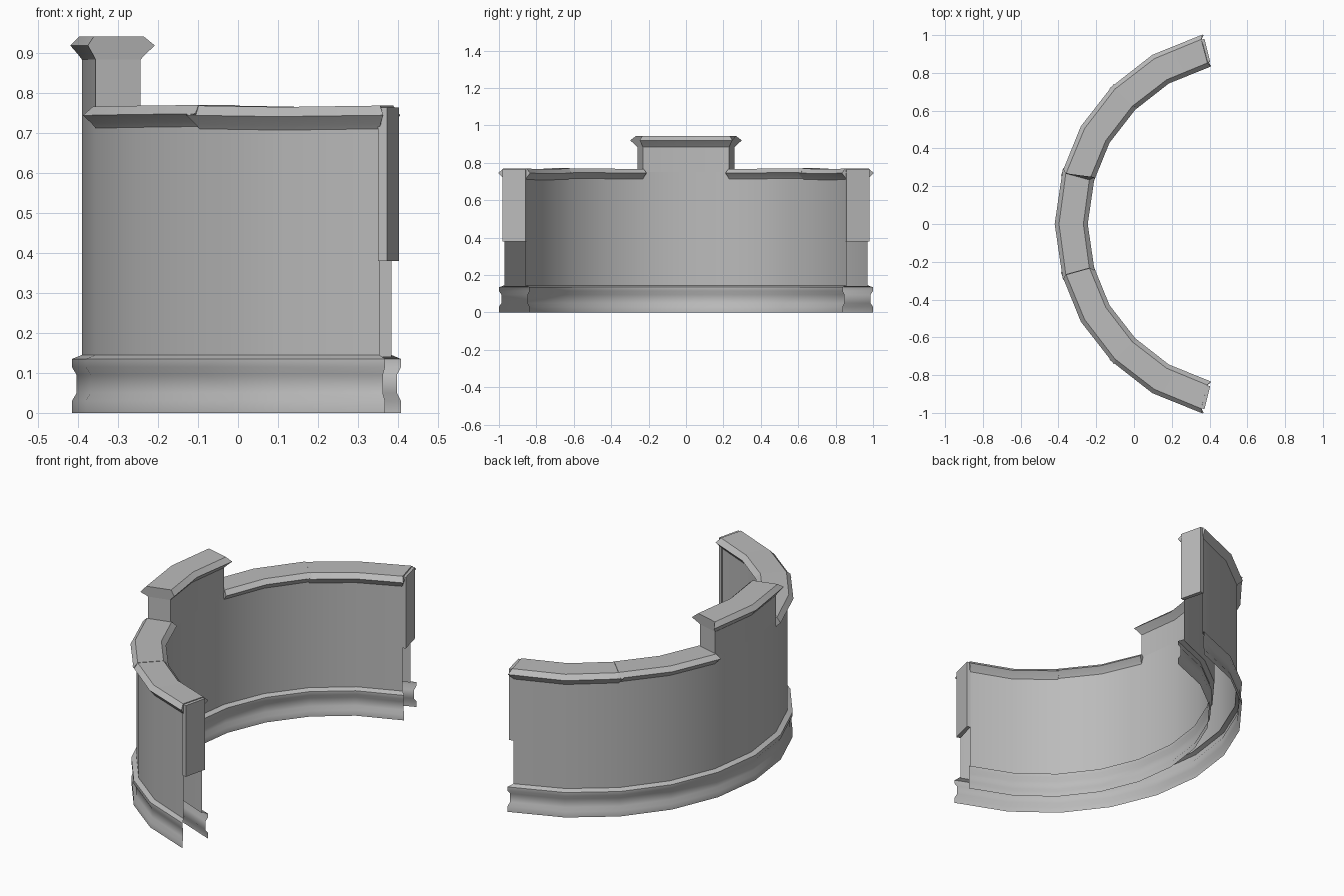
import bpy, bmesh, math

cube = bpy.data.objects.get("Cube")
if cube:
    bpy.data.objects.remove(cube, do_unlink=True)

CENTRE_X = 0.614       # centre of the arc, the wall bulges towards -x
INNER, OUTER = 0.888, 1.005
STEP = 15

stone = bpy.data.materials.new("plain_grey")
stone.use_nodes = True
grey = (0.5, 0.5, 0.5, 1)
stone.diffuse_color = grey
stone.node_tree.nodes["Principled BSDF"].inputs["Base Color"].default_value = grey
stone.node_tree.nodes["Principled BSDF"].inputs["Roughness"].default_value = 0.8


def polar(radius, degrees, z):
    a = math.radians(degrees)
    return (CENTRE_X - radius * math.cos(a), radius * math.sin(a), z)


def sweep(name, profile, angles, closed=False, caps=False, wave=0.0):
    """Sweep (radius, z, overhang) points around the arc; overhang pushes the ends out in degrees."""
    bm = bmesh.new()
    columns = []
    for i, angle in enumerate(angles):
        side = -1 if i == 0 else 1 if i == len(angles) - 1 else 0
        sag = wave * (math.cos(math.radians(angle * 9)) - 1)
        columns.append([bm.verts.new(polar(r, angle + side * over, z + sag))
                        for r, z, over in profile])
    n = len(profile)
    for a, b in zip(columns, columns[1:]):
        for j in range(n if closed else n - 1):
            k = (j + 1) % n
            bm.faces.new((a[j], a[k], b[k], b[j]))
    if caps:
        bm.faces.new(columns[0])
        bm.faces.new(columns[-1])
    bmesh.ops.recalc_face_normals(bm, faces=bm.faces)
    mesh = bpy.data.meshes.new(name)
    bm.to_mesh(mesh)
    bm.free()
    mesh.materials.append(stone)
    obj = bpy.data.objects.new(name, mesh)
    bpy.context.collection.objects.link(obj)
    bpy.ops.object.select_all(action="DESELECT")
    obj.select_set(True)
    bpy.context.view_layer.objects.active = obj
    bpy.ops.object.shade_smooth_by_angle(angle=math.radians(38))
    return obj


def both_sides(outer_half):
    """Complete a profile from its outer half by mirroring it about the wall's middle."""
    middle = INNER + OUTER
    return outer_half + [(middle - r, z, o) for r, z, o in reversed(outer_half)]


def coping(low, wide, top, overhang):
    """Flared capping with a bevelled top."""
    return both_sides([(OUTER, low, 0), (OUTER + 0.009, low + 0.012, overhang * 0.3),
                       (OUTER + 0.029, wide, overhang), (OUTER + 0.006, top, overhang * 0.2)])


full = list(range(-75, 76, STEP))
middle = list(range(-15, 16, STEP))

# hollow wall skins
for name, radius in (("outer_wall", OUTER), ("inner_wall", INNER)):
    sweep(name, [(radius, 0.14, 0), (radius, 0.75, 0)], full)

# base moulding, open underneath
foot = [(1.03, 0, 1.2), (1.03, 0.03, 1.2), (1.018, 0.05, 0.7), (1.018, 0.095, 0.7),
        (1.03, 0.115, 1.2), (1.03, 0.135, 1.2), (OUTER, 0.145, 0)]
sweep("outer_base_moulding", foot, full)
sweep("inner_base_moulding", [(INNER + OUTER - r, z, o) for r, z, o in foot], full)

# raised middle section and its coping
block = both_sides([(OUTER, 0.72, 0), (OUTER, 0.91, 0)])
sweep("raised_section", block, middle, closed=True, caps=True)
sweep("raised_coping", coping(0.885, 0.92, 0.943, 1.8), middle, closed=True, caps=True)

# wall copings and end panels on each side
for word, s in (("left", 1), ("right", -1)):
    near = sorted(s * a for a in (15, 30, 45))
    far = sorted(s * a for a in (45, 60, 75))
    sweep(word + "_inner_coping", coping(0.718, 0.75, 0.772, 0.8), near, True, True, 0.003)
    sweep(word + "_outer_coping", coping(0.712, 0.746, 0.77, 1.0), far, True, True, 0.002)
    panel = both_sides([(OUTER + 0.004, 0.38, 0), (OUTER + 0.004, 0.765, 0)])
    sweep(word + "_end_panel", panel, sorted((s * 74.9, s * 76.2)), True, True)
